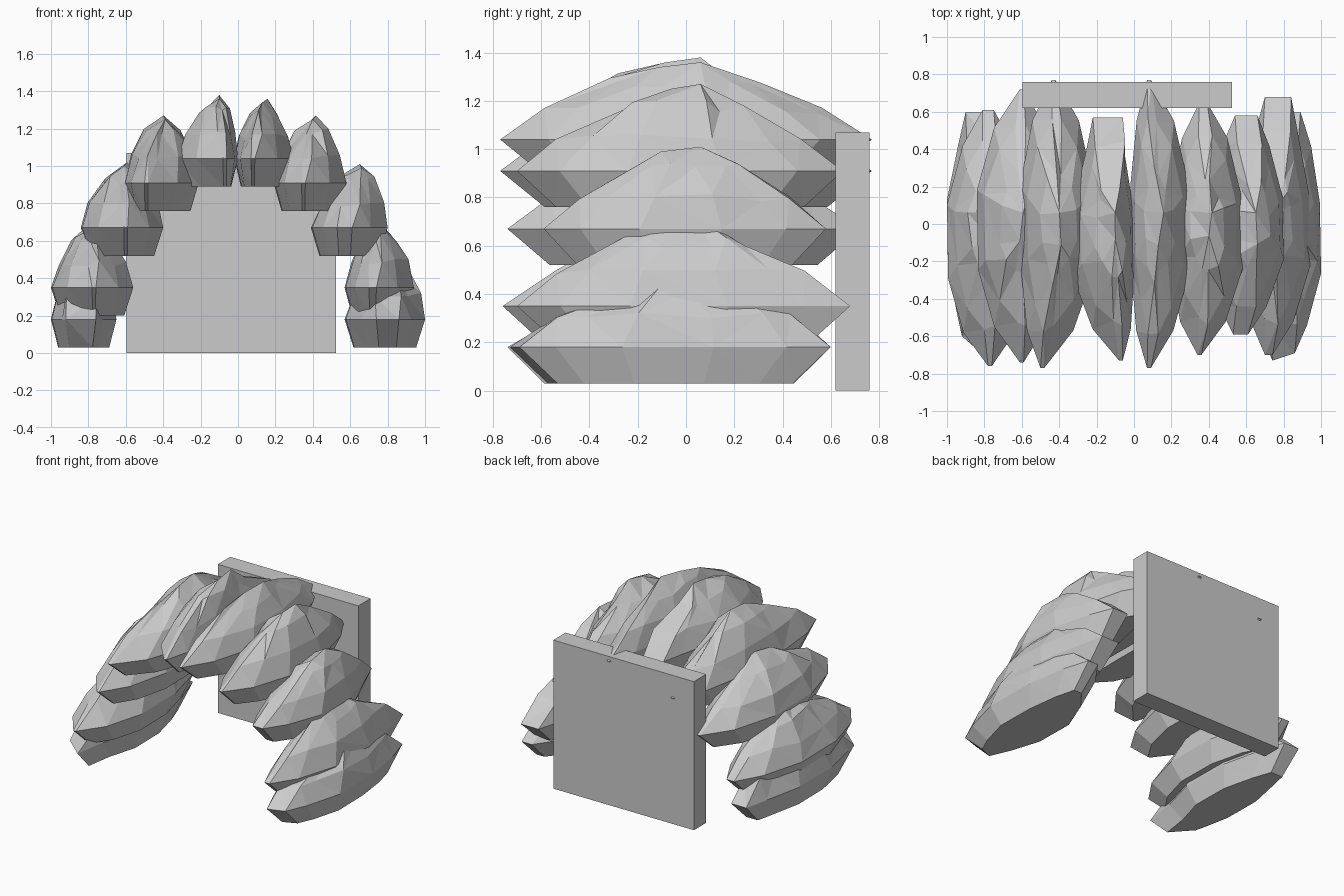
import bpy, bmesh, math, random

if "Cube" in bpy.data.objects:
    bpy.data.objects.remove(bpy.data.objects["Cube"])

def material(name, value):
    m = bpy.data.materials.new(name)
    m.diffuse_color = (value, value, value, 1)
    m.use_nodes = True
    m.node_tree.nodes["Principled BSDF"].inputs["Base Color"].default_value = m.diffuse_color
    return m

stone = material("grey stone", 0.6)

# Plan outline of a boulder as (across, along) fractions; each tip is a pair
PLAN = [(-1, -1), (1, -1), (.62, -.74), (1, -.32), (.97, .26), (.62, .72),
        (1, 1), (-1, 1), (-.62, .72), (-1, .26), (-.97, -.32), (-.62, -.74)]
# Rings of a boulder: height up the crown, width, length, jitter
CROWN = [(.0, 1, 1, .0), (.38, .82, .74, .035), (.74, .48, .38, .05)]
BELT = .15

def boulder(name, x0, x1, z0, z1, y0, y1, tip_f, tip_b, peak,
            blunt_f, blunt_b, skew, seed):
    rnd = random.Random(seed)
    bm = bmesh.new()
    cx, hw = (x0 + x1) / 2, (x1 - x0) / 2
    cy, hl = (y0 + y1) / 2, (y1 - y0) / 2
    zb = z0 + BELT

    def ring(z, sw, sl, jit, t):
        verts = []
        for i, (px, py) in enumerate(PLAN):
            # tips are pulled sideways, and the crown leans to its peak
            tip = (tip_f if py < 0 else tip_b) - cx
            half = hw
            if abs(py) == 1:
                half = (blunt_f if py < 0 else blunt_b) + .02 * (t > 0)
            x = cx + px * half * sw + tip * max(0, abs(py) - .5) * 2 * (1 - t)
            x += (peak - cx) * t * .8
            x += rnd.uniform(-jit, jit) * hw
            y = cy * (1 - t * .7) + py * hl * sl + rnd.uniform(-jit, jit) * hl
            if py == -1:
                y += px * skew * (1 - t)
            dz = rnd.uniform(-jit, jit) * .5
            verts.append(bm.verts.new((min(max(x, x0), x1), y, z + dz)))
        return verts

    rings = [ring(z0, .78, .76, 0, 0)]
    for t, sw, sl, jit in CROWN:
        rings.append(ring(zb + t * (z1 - zb), sw, sl, jit, t))
    n = len(PLAN)
    bm.faces.new(rings[0][::-1])
    for a, b in zip(rings, rings[1:]):
        for i in range(n):
            j = (i + 1) % n
            bm.faces.new((a[i], a[j], b[j], b[i]))
    # short pointed ridge along the top
    r = rings[-1]
    pf = bm.verts.new((peak, -.08 + rnd.uniform(-.04, .04), z1 - .02))
    pb = bm.verts.new((peak + rnd.uniform(-.03, .03), .06, z1))
    for i in range(n):
        j = (i + 1) % n
        front = [PLAN[k][1] < 0 for k in (i, j)]
        if front[0] == front[1]:
            bm.faces.new((r[i], r[j], pf if front[0] else pb))
        else:
            a, b = (pf, pb) if front[0] else (pb, pf)
            bm.faces.new((r[i], r[j], b))
            bm.faces.new((r[i], b, a))
    bmesh.ops.triangulate(bm, faces=[f for f in bm.faces if len(f.verts) == 4])
    bmesh.ops.recalc_face_normals(bm, faces=bm.faces)
    me = bpy.data.meshes.new(name)
    bm.to_mesh(me)
    bm.free()
    me.materials.append(stone)
    bpy.context.collection.objects.link(bpy.data.objects.new(name, me))

# Arch of boulders, left foot to right foot:
# name, x range, bottom, top, y range, front tip x, back tip x, peak x,
# half widths of the front and back tips, slant of the front tip
ROCKS = [
    ("left_foot_boulder", -1.0, -.65, .03, .53, -.67, .60, -.84, -.84, -.82, .08, .06, -.07),
    ("left_low_boulder", -1.0, -.56, .20, .69, -.76, .61, -.77, -.78, -.77, .01, .03, 0),
    ("left_middle_boulder", -.84, -.40, .52, 1.02, -.74, .72, -.60, -.60, -.61, .01, .01, 0),
    ("left_upper_boulder", -.61, -.21, .76, 1.27, -.77, .77, -.49, -.43, -.39, .01, .01, 0),
    ("left_crown_boulder", -.33, .0, .89, 1.38, -.73, .57, -.07, -.14, -.10, .01, .08, 0),
    ("right_crown_boulder", -.02, .30, .89, 1.36, -.77, .77, .08, .08, .13, .01, .01, 0),
    ("right_upper_boulder", .19, .58, .76, 1.27, -.70, .65, .35, .37, .40, .01, .02, 0),
    ("right_middle_boulder", .39, .80, .52, 1.01, -.59, .58, .57, .60, .66, .04, .06, 0),
    ("right_low_boulder", .57, .94, .20, .71, -.70, .68, .72, .77, .76, .02, .07, 0),
    ("right_foot_boulder", .57, 1.0, .03, .51, -.71, .60, .80, .85, .82, .06, .04, .02),
]
for k, rock in enumerate(ROCKS):
    boulder(*rock, seed=k + 3)

# Slab closing the back of the arch
bpy.ops.mesh.primitive_cube_add(size=1, location=(-.035, .69, .535))
slab = bpy.context.object
slab.name = "back_slab"
slab.scale = (1.12, .14, 1.07)
bpy.ops.object.transform_apply(location=False, rotation=False, scale=True)
slab.data.materials.append(stone)
